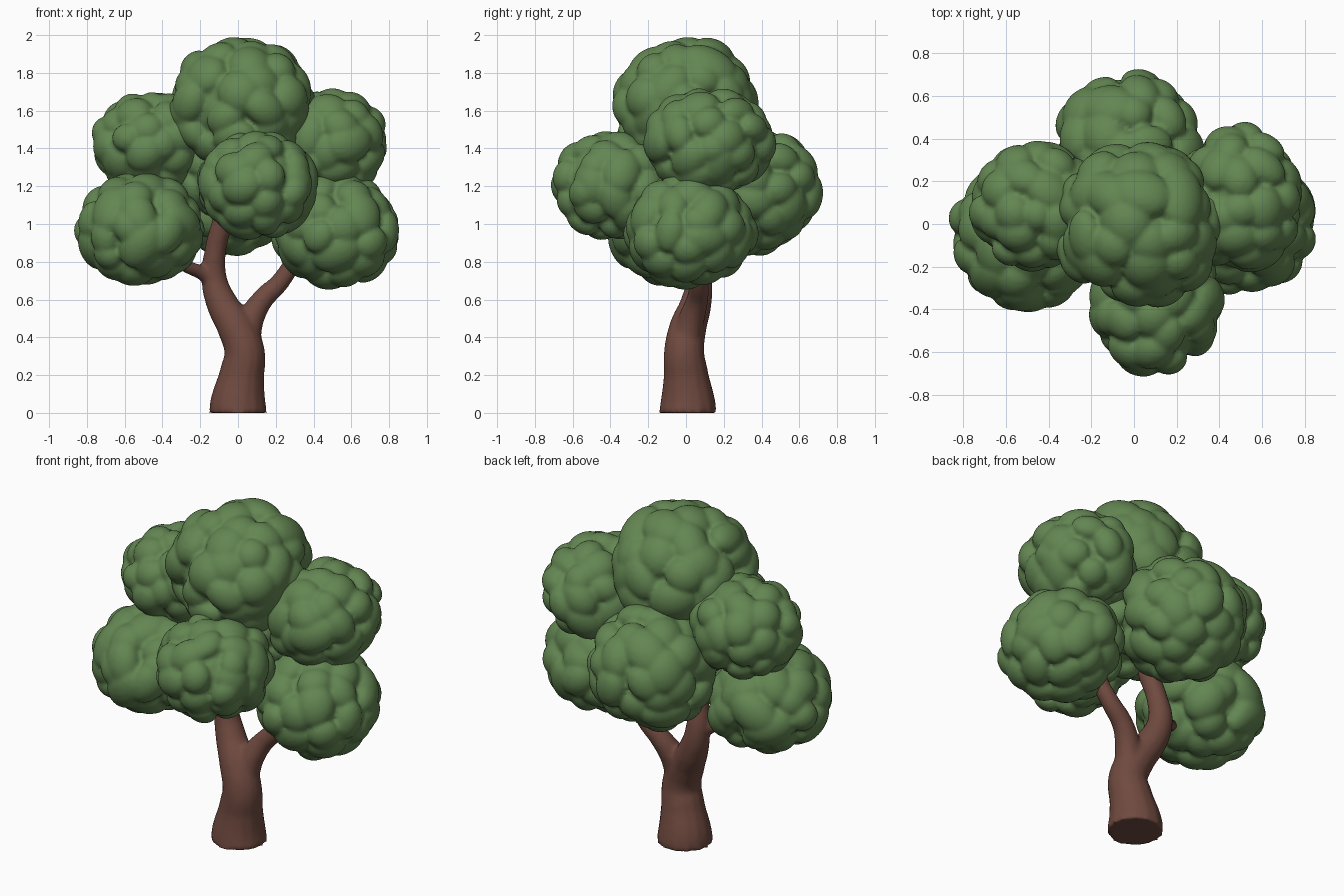
import bpy, bmesh, math, random
from mathutils import Vector, Matrix

random.seed(11)
cube = bpy.data.objects.get("Cube")
if cube:
    bpy.data.objects.remove(cube, do_unlink=True)


def material(name, rgb):
    m = bpy.data.materials.new(name)
    m.use_nodes = True
    m.diffuse_color = (*rgb, 1)
    m.node_tree.nodes["Principled BSDF"].inputs["Base Color"].default_value = (*rgb, 1)
    return m


LEAF = material("leaf_green", (0.125, 0.24, 0.085))
BARK = material("bark_brown", (0.16, 0.068, 0.05))


def fused_object(name, mesh, mat, voxel, smoothing):
    """Fuse overlapping shells into one smooth skin."""
    mesh.materials.clear()
    mesh.materials.append(mat)
    ob = bpy.data.objects.new(name, mesh)
    bpy.context.collection.objects.link(ob)
    remesh = ob.modifiers.new("fuse", 'REMESH')
    remesh.mode = 'VOXEL'
    remesh.voxel_size = voxel
    remesh.use_smooth_shade = True
    smooth = ob.modifiers.new("soften", 'SMOOTH')
    smooth.factor = 0.5
    smooth.iterations = smoothing


# Trunk and limbs: each point is x, y, z, radius
limbs = [
    [(0, .01, 0, .155), (0, .01, .05, .149), (.02, .0, .2, .12), (.035, -.01, .32, .108),
     (-.01, .01, .45, .1), (-.08, .05, .57, .085), (-.125, .07, .7, .069),
     (-.12, .05, .86, .057), (-.08, .02, 1.02, .056), (-.03, .0, 1.25, .05), (0, 0, 1.5, .04)],
    [(.04, .0, .38, .08), (.07, .03, .5, .07), (.13, .06, .6, .058),
     (.22, .07, .69, .051), (.29, .06, .8, .046), (.36, .04, .98, .04)],
    [(-.12, .06, .7, .045), (-.2, .03, .745, .038), (-.28, -.02, .78, .034),
     (-.42, -.08, .9, .03)],
]
curve = bpy.data.curves.new("limb_paths", 'CURVE')
curve.dimensions = '3D'
curve.bevel_depth = 1.0
curve.bevel_resolution = 5
curve.use_fill_caps = True
for path in limbs:
    spline = curve.splines.new('BEZIER')
    spline.bezier_points.add(len(path) - 1)
    spline.resolution_u = 6
    for p, (x, y, z, r) in zip(spline.bezier_points, path):
        p.co = (x, y, z)
        p.radius = r
        p.handle_left_type = p.handle_right_type = 'AUTO'
paths = bpy.data.objects.new("limb_paths", curve)
bpy.context.collection.objects.link(paths)
bpy.context.view_layer.update()
tubes = bpy.data.meshes.new_from_object(
    paths.evaluated_get(bpy.context.evaluated_depsgraph_get()))
bpy.data.objects.remove(paths, do_unlink=True)
fused_object("trunk_and_branches", tubes, BARK, 0.014, 4)


# Foliage: a core ellipsoid covered with overlapping leaf lobes
def foliage(name, centre, radii, lobes=42):
    bm = bmesh.new()
    centre, radii = Vector(centre), Vector(radii)
    core = Matrix.Translation(centre) @ Matrix.Diagonal((*(radii * 0.82), 1))
    bmesh.ops.create_icosphere(bm, subdivisions=3, radius=1, matrix=core)
    turn = random.uniform(0, math.tau)
    for i in range(lobes):
        h = 1 - 2 * (i + 0.5) / lobes
        a = turn + i * math.pi * (3 - math.sqrt(5)) + random.uniform(-.25, .25)
        s = math.sqrt(1 - h * h)
        out = Vector((s * math.cos(a), s * math.sin(a), h))
        size = random.uniform(0.075, 0.11) * (sum(radii) / 0.97)
        height = size * random.uniform(0.7, 0.9)
        reach = random.uniform(0.97, 1.05)
        spot = centre + Vector(o * (r * reach - height) for o, r in zip(out, radii))
        m = (Matrix.Translation(spot) @ out.to_track_quat('Z', 'Y').to_matrix().to_4x4()
             @ Matrix.Rotation(random.uniform(0, math.tau), 4, 'Z')
             @ Matrix.Diagonal((size * random.uniform(1.0, 1.4), size, height, 1)))
        bmesh.ops.create_icosphere(bm, subdivisions=3, radius=1, matrix=m)
    mesh = bpy.data.meshes.new(name)
    bm.to_mesh(mesh)
    bm.free()
    fused_object(name, mesh, LEAF, 0.0135, 1)


foliage("crown_foliage", (.025, 0, 1.63), (.40, .395, .36), 52)
foliage("upper_right_foliage", (-.46, .09, 1.43), (.315, .31, .28))
foliage("lower_right_foliage", (-.52, -.05, .97), (.345, .36, .305))
foliage("upper_left_foliage", (.49, .12, 1.435), (.31, .345, .295))
foliage("lower_left_foliage", (.52, .02, .965), (.35, .35, .31))
foliage("front_foliage", (.105, -.38, 1.205), (.32, .335, .295))
foliage("back_foliage", (-.03, .36, 1.18), (.355, .355, .35), 46)
foliage("inner_foliage", (.04, .02, 1.25), (.34, .31, .28), 34)
